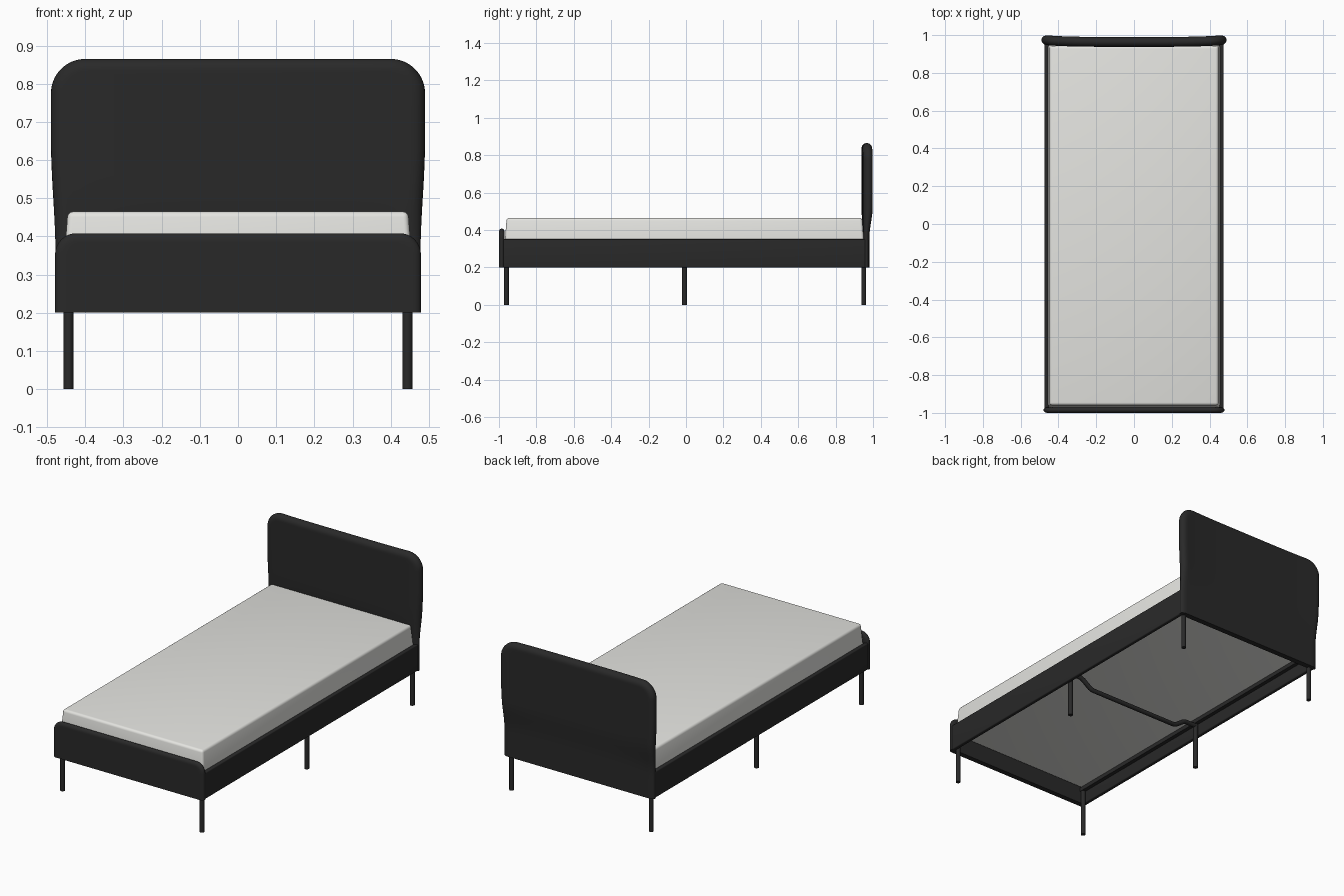
import bpy, bmesh, math
from mathutils import Vector

if "Cube" in bpy.data.objects:
    bpy.data.objects.remove(bpy.data.objects["Cube"])


def material(name, rgb):
    m = bpy.data.materials.new(name)
    m.diffuse_color = (*rgb, 1)
    m.use_nodes = True
    m.node_tree.nodes["Principled BSDF"].inputs["Base Color"].default_value = m.diffuse_color
    return m


BLACK = material("charcoal fabric", (0.022, 0.022, 0.022))
WHITE = material("off white", (0.78, 0.78, 0.75))


def finish(name, bm, mat, angle=40):
    bmesh.ops.recalc_face_normals(bm, faces=bm.faces)
    me = bpy.data.meshes.new(name)
    bm.to_mesh(me)
    bm.free()
    for p in me.polygons:
        p.use_smooth = True
    me.set_sharp_from_angle(angle=math.radians(angle))
    me.materials.append(mat)
    ob = bpy.data.objects.new(name, me)
    bpy.context.collection.objects.link(ob)
    return ob


def box(name, lo, hi, mat, bevel=0.0, taper=0.0):
    """Box with rounded edges; the top is pulled in by taper on every side."""
    bm = bmesh.new()
    bmesh.ops.create_cube(bm, size=1)
    lo, hi = Vector(lo), Vector(hi)
    for v in bm.verts:
        pull = taper if v.co.z > 0 else 0
        v.co = Vector([(lo[i] + hi[i]) / 2 + v.co[i] * (hi[i] - lo[i] - (2 * pull if i < 2 else 0))
                       for i in range(3)])
    if bevel:
        bmesh.ops.bevel(bm, geom=bm.edges[:], offset=bevel, segments=4,
                        profile=0.5, affect='EDGES')
    return finish(name, bm, mat)


def smooth(a, b, t):
    t = min(max((t - a) / (b - a), 0), 1)
    return t * t * (3 - 2 * t)


def cushion(name, bottom, top, radius, width, middle, thick, soft, cols=40):
    """Padded panel with round top corners; width, middle, thick are functions."""
    zs = [bottom + (top - radius - bottom) * i / 16 for i in range(16)]
    zs += [top - radius + radius * math.sin(math.pi / 2 * i / 16) for i in range(17)]
    bm = bmesh.new()
    grids = {-1: [], 1: []}
    for z in zs:
        w = width(z)
        over = max(z - (top - radius), 0)
        half = w - radius + math.sqrt(max(radius ** 2 - over ** 2, 0))
        for side in (-1, 1):
            row = []
            for j in range(cols + 1):
                x = half * math.sin(math.pi / 2 * (2 * j / cols - 1))
                # distance to the outline sets the padding thickness
                qx, qz = abs(x) - (w - radius), z - (top - radius)
                d = radius - math.hypot(max(qx, 0), max(qz, 0)) - min(max(qx, qz), 0)
                k = 1 - min(max(d / soft, 0), 1)
                t = thick(z) * math.sqrt(max(1 - k * k, 0))
                row.append(bm.verts.new((x, middle(x, z) + side * t, z)))
            grids[side].append(row)
    for g in grids.values():
        for a, b in zip(g, g[1:]):
            for j in range(cols):
                bm.faces.new((a[j], a[j + 1], b[j + 1], b[j]))
    f, b = grids[-1][0], grids[1][0]
    for j in range(cols):
        bm.faces.new((f[j], f[j + 1], b[j + 1], b[j]))
    bmesh.ops.remove_doubles(bm, verts=bm.verts[:], dist=0.00005)
    return finish(name, bm, BLACK, 60)


# Headboard: fuller and slightly bowed above the mattress, thin below it
cushion("headboard", 0.2, 0.865, 0.09,
        lambda z: 0.478 + 0.012 * smooth(0.35, 0.65, z),
        lambda x, z: 0.964 + smooth(0.35, 0.52, z) * 0.010 * (x / 0.48) ** 4,
        lambda z: 0.016 + 0.010 * smooth(0.36, 0.52, z), 0.03)

# Footboard
cushion("footboard", 0.2, 0.408, 0.055, lambda z: 0.479,
        lambda x, z: -0.985, lambda z: 0.015, 0.02)

# Mattress, a little wider at the bottom
box("mattress", (-0.459, -0.972, 0.295), (0.459, 0.955, 0.465), WHITE, 0.014, 0.013)

# Side rails, inner ledges and legs, mirrored left and right
for s, side in ((-1, "left"), (1, "right")):
    def span(a, b):
        return sorted((s * a, s * b))
    x0, x1 = span(0.452, 0.475)
    box(side + "_rail", (x0, -0.98, 0.2), (x1, 0.962, 0.352), BLACK, 0.006)
    x0, x1 = span(0.43, 0.455)
    box(side + "_ledge", (x0, -0.97, 0.27), (x1, 0.95, 0.293), BLACK)
    for y, place in ((-0.96, "front"), (-0.008, "middle"), (0.95, "back")):
        bm = bmesh.new()
        bmesh.ops.create_cone(bm, cap_ends=True, segments=24, radius1=0.0128,
                              radius2=0.0128, depth=0.28)
        bmesh.ops.translate(bm, verts=bm.verts, vec=(s * 0.444, y, 0.14))
        finish(f"{place}_{side}_leg", bm, BLACK)

# Dropped cross bar between the middle legs
cu = bpy.data.curves.new("cross_bar", 'CURVE')
cu.dimensions = '3D'
cu.bevel_depth = 0.013
cu.bevel_resolution = 3
cu.use_fill_caps = True
path = [(-0.45, 0.262), (-0.375, 0.262), (-0.355, 0.255), (-0.305, 0.22), (-0.285, 0.214)]
path += [(-x, z) for x, z in reversed(path)]
sp = cu.splines.new('POLY')
sp.points.add(len(path) - 1)
for p, (x, z) in zip(sp.points, path):
    p.co = (x, -0.008, z, 1)
cu.materials.append(BLACK)
bpy.context.collection.objects.link(bpy.data.objects.new("cross_bar", cu))
